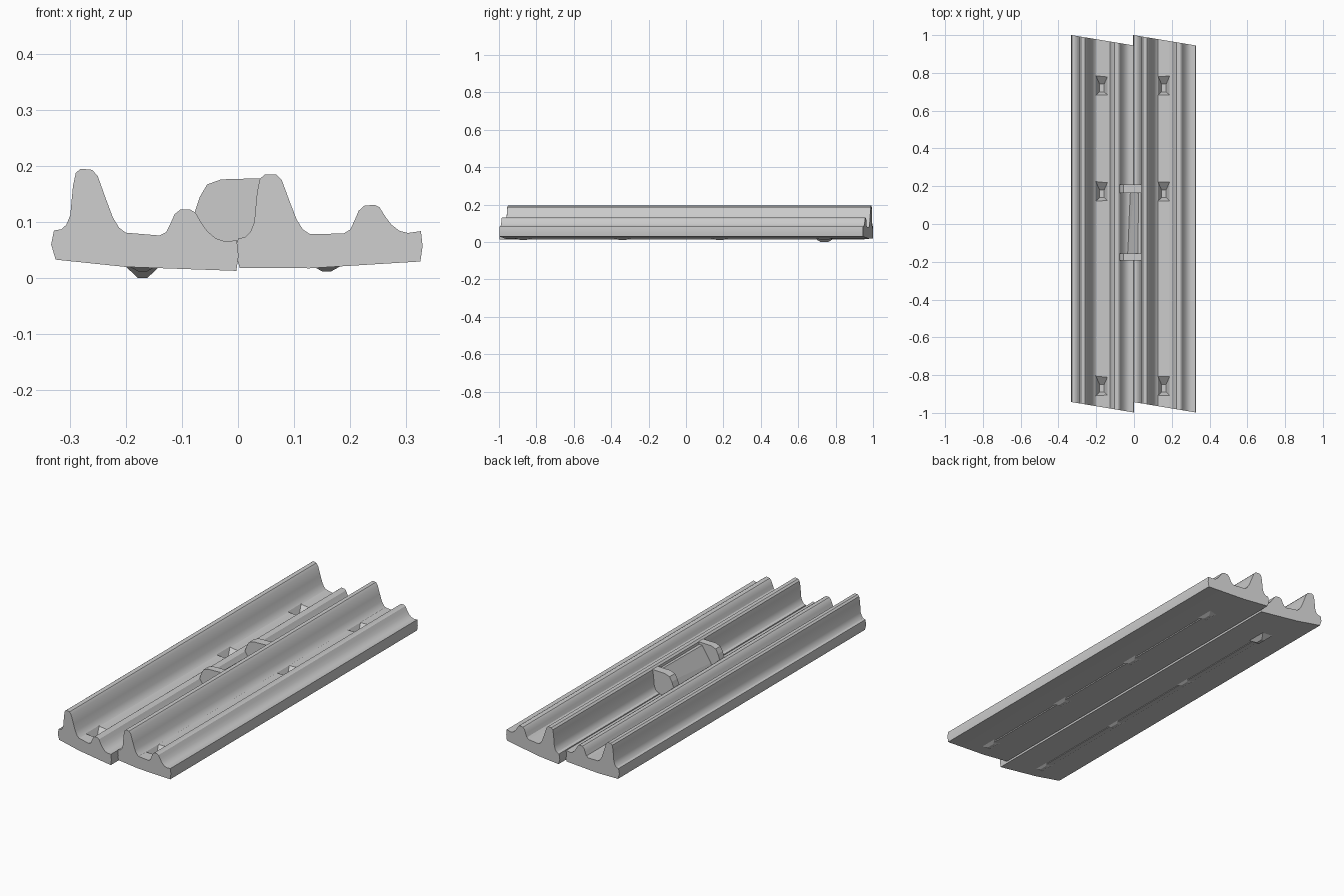
import bpy, bmesh
from mathutils import Vector

if "Cube" in bpy.data.objects:
    bpy.data.objects.remove(bpy.data.objects["Cube"])

W = 0.33
# Cross-section of one track bed: lip, running rail, floor, guard rail, groove, underside
PROFILE = [(0.005, 0.033), (-0.003, 0.06), (0.002, 0.085), (0.015, 0.087), (0.024, 0.095),
           (0.031, 0.112), (0.036, 0.165), (0.041, 0.188), (0.05, 0.195), (0.07, 0.193),
           (0.08, 0.182), (0.095, 0.14), (0.107, 0.108), (0.118, 0.09), (0.13, 0.081),
           (0.19, 0.076), (0.202, 0.082), (0.21, 0.098), (0.217, 0.114), (0.227, 0.122),
           (0.245, 0.122), (0.254, 0.117), (0.264, 0.1), (0.275, 0.084), (0.29, 0.071),
           (0.305, 0.066), (0.328, 0.067), (0.331, 0.04), (0.327, 0.013), (0.13, 0.02)]


def new_object(name, bm):
    bmesh.ops.recalc_face_normals(bm, faces=bm.faces)
    me = bpy.data.meshes.new(name)
    bm.to_mesh(me)
    bm.free()
    ob = bpy.data.objects.new(name, me)
    bpy.context.collection.objects.link(ob)
    return ob


def loft(name, ring_a, ring_b):
    """Closed solid between two matching rings of points."""
    bm = bmesh.new()
    a = [bm.verts.new(p) for p in ring_a]
    b = [bm.verts.new(p) for p in ring_b]
    n = len(a)
    for i in range(n):
        j = (i + 1) % n
        bm.faces.new((a[i], a[j], b[j], b[i]))
    bm.faces.new(a[::-1])
    bm.faces.new(b)
    return new_object(name, bm)


def rect(cx, cy, z, hx, hy):
    return [(cx - hx, cy - hy, z), (cx + hx, cy - hy, z),
            (cx + hx, cy + hy, z), (cx - hx, cy + hy, z)]


def track_bed(name, x0, tilt0, tilt1):
    """Extruded bed with skewed ends, tilted slightly across its width."""
    pts = [(u, z + tilt0 + (tilt1 - tilt0) * u / W) for u, z in PROFILE]
    skew = lambda u: -0.055 * min(max(u, 0), W) / W
    front = [(x0 + u, -0.943 + skew(u), z) for u, z in pts]
    back = [(x0 + u, 1.0 + skew(u), z) for u, z in pts]
    ob = loft(name, front, back)
    bpy.context.view_layer.objects.active = ob
    ob.select_set(True)
    bpy.ops.object.shade_smooth_by_angle(angle=0.5)
    ob.select_set(False)
    return ob


beds = [("left", track_bed("left_track_bed", -W, 0, 0), -0.17),
        ("right", track_bed("right_track_bed", -0.002, -0.015, 0.017), 0.158)]

for side, bed, cx in beds:
    # Tapered fastener pits in the floor
    for i, y in enumerate((0.74, 0.18, -0.85)):
        cut = loft(f"{side}_pit_cutter_{i}", rect(cx, y - 0.02, 0.045, 0.012, 0.02),
                   rect(cx, y, 0.1, 0.042, 0.068))
        cut.hide_render = True
        cut.hide_set(True)
        mod = bed.modifiers.new("pit", 'BOOLEAN')
        mod.operation = 'DIFFERENCE'
        mod.solver = 'EXACT'
        mod.object = cut
    # Wedge feet and thin ribs underneath
    for i, y in enumerate((0.74, 0.18, -0.34, -0.87)):
        low = 0.0 if side == "left" and i == 0 else 0.012
        loft(f"{side}_underside_wedge_{i}", rect(cx, y, low, 0.008, 0.02),
             rect(cx, y, 0.03, 0.04, 0.07))
    loft(f"{side}_underside_rib", rect(cx, -0.05, 0.016, 0.012, 0.82),
         rect(cx, -0.05, 0.03, 0.02, 0.84))

# Spacer walls bridging the central groove
SPACER = [(-0.078, 0.115), (-0.068, 0.145), (-0.055, 0.167), (-0.03, 0.176), (0.04, 0.178),
          (0.035, 0.09), (0.015, 0.067), (-0.03, 0.063), (-0.055, 0.078)]
for label, y0, y1 in (("back", 0.165, 0.208), ("front", -0.192, -0.155)):
    loft(f"{label}_spacer_wall", [(x, y0, z) for x, z in SPACER],
         [(x, y1, z) for x, z in SPACER])

# Slanted web joining the two walls
loft("spacer_web",
     [(-0.035, -0.16, 0.065), (-0.03, -0.16, 0.09), (0.02, -0.16, 0.165),
      (0.04, -0.16, 0.165), (0.035, -0.16, 0.065)],
     [(-0.02, 0.17, 0.065), (0.0, 0.17, 0.1), (0.025, 0.17, 0.165),
      (0.04, 0.17, 0.165), (0.035, 0.17, 0.065)])
